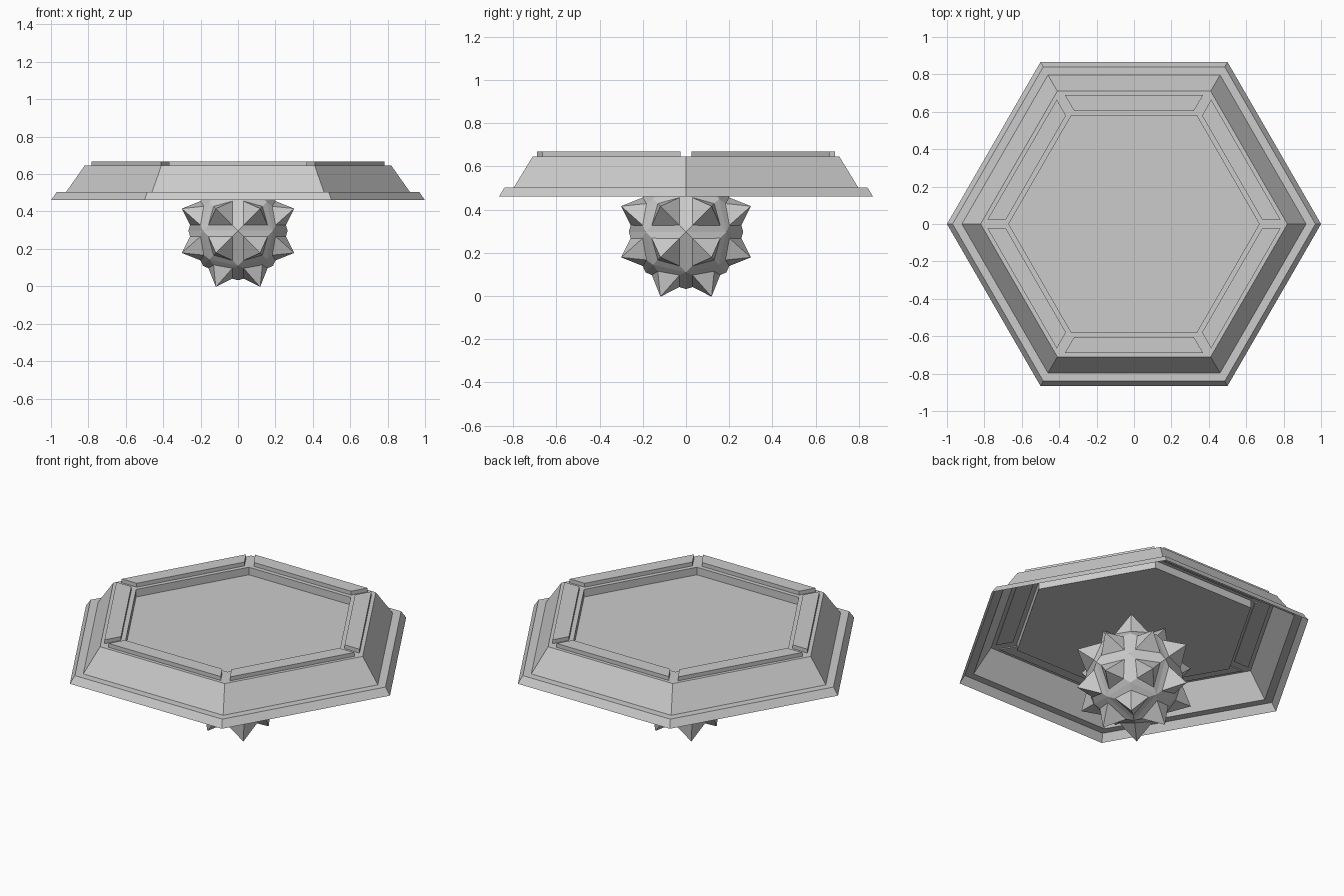
import bpy, bmesh, math
from mathutils import Vector, Matrix

cube = bpy.data.objects.get("Cube")
if cube:
    bpy.data.objects.remove(cube)

grey = bpy.data.materials.new("stone_grey")
grey.use_nodes = True
colour = (0.6, 0.6, 0.6, 1)
grey.diffuse_color = colour
grey.node_tree.nodes["Principled BSDF"].inputs["Base Color"].default_value = colour


def add_object(name, bm):
    mesh = bpy.data.meshes.new(name)
    bm.to_mesh(mesh)
    bm.free()
    mesh.materials.append(grey)
    obj = bpy.data.objects.new(name, mesh)
    bpy.context.collection.objects.link(obj)
    return obj


# Hexagonal platform shell, open below: (corner radius, height) from rim to recessed floor
profile = [(1.0, 0.46), (0.97, 0.503), (0.92, 0.503), (0.82, 0.645), (0.67, 0.645), (0.67, 0.6)]
bm = bmesh.new()
rings = [[bm.verts.new((r * math.cos(i * math.pi / 3), r * math.sin(i * math.pi / 3), z))
          for i in range(6)] for r, z in profile]
for low, high in zip(rings, rings[1:]):
    for i in range(6):
        j = (i + 1) % 6
        bm.faces.new((low[i], low[j], high[j], high[i]))
bm.faces.new(rings[-1])
add_object("platform", bm)

# Raised trapezoid border panels, one per side
for side in range(6):
    bm = bmesh.new()
    outline = [(-0.32, 0.605), (0.32, 0.605), (0.37, 0.69), (-0.37, 0.69)]
    face = bm.faces.new([bm.verts.new((x, y, 0.64)) for x, y in outline])
    top = bmesh.ops.extrude_face_region(bm, geom=[face])["geom"]
    bmesh.ops.translate(bm, vec=(0, 0, 0.028),
                        verts=[v for v in top if isinstance(v, bmesh.types.BMVert)])
    bmesh.ops.recalc_face_normals(bm, faces=bm.faces[:])
    bm.transform(Matrix.Rotation(side * math.pi / 3, 4, "Z"))
    add_object(f"border_panel_{side + 1}", bm)

# Spiked ball: rounded cube whose facets are inset and drawn out to points
bm = bmesh.new()
bmesh.ops.create_cube(bm, size=1)
bmesh.ops.subdivide_edges(bm, edges=bm.edges[:], cuts=1, use_grid_fill=True)
for v in bm.verts:
    v.co = v.co.normalized() * 0.265
bm.normal_update()
facets = bm.faces[:]
bmesh.ops.inset_individual(bm, faces=facets, thickness=0.042, depth=0.012)
spikes = bmesh.ops.poke(bm, faces=facets)
for tip in spikes["verts"]:
    tip.co = tip.co.normalized() * 0.344
bmesh.ops.recalc_face_normals(bm, faces=bm.faces[:])
ball = add_object("spiked_ball", bm)
ball.location = Vector((0, 0, 0.297))
